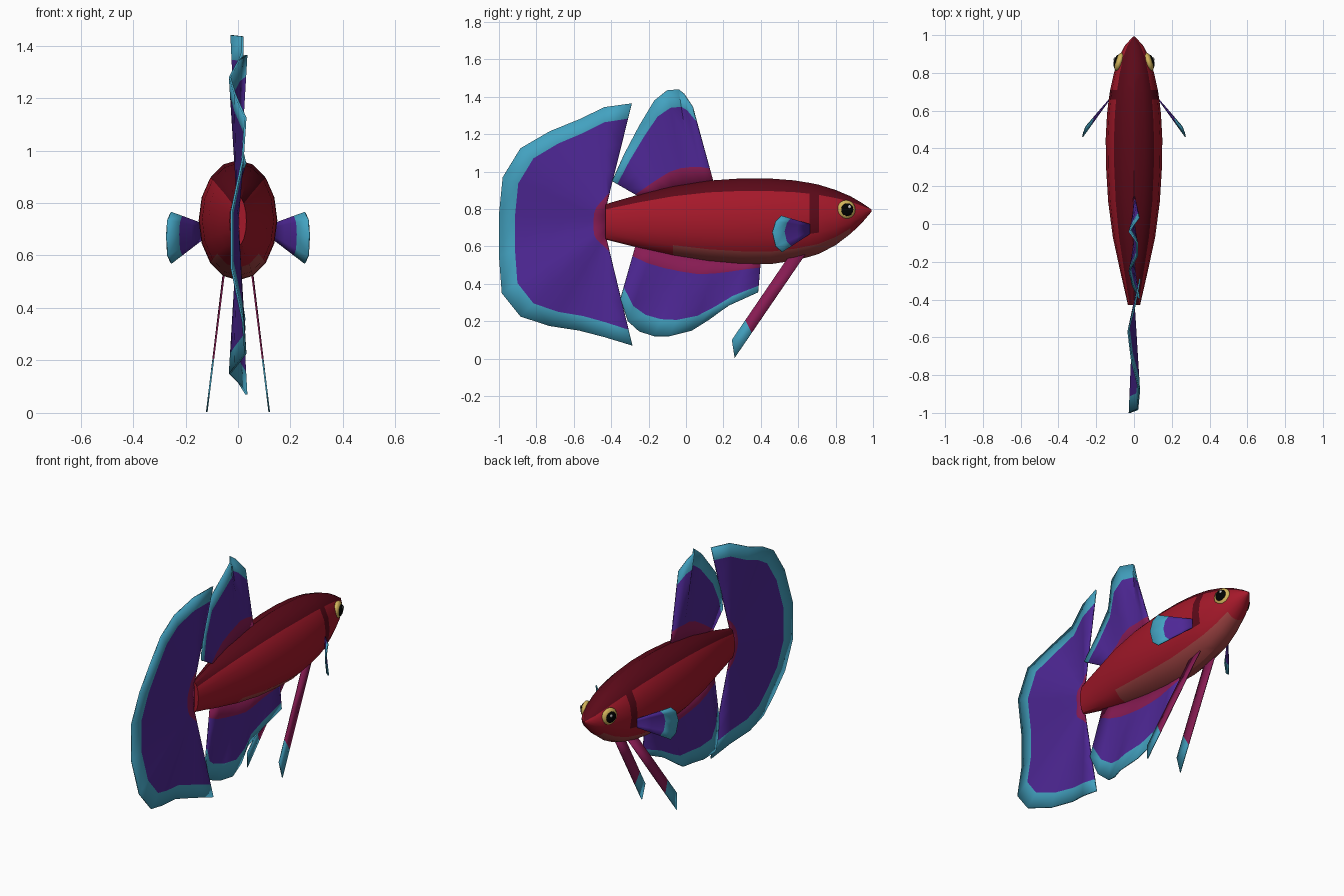
import bpy, bmesh, math
from mathutils import Vector

if "Cube" in bpy.data.objects:
    bpy.data.objects.remove(bpy.data.objects["Cube"])


def material(name, rgb):
    m = bpy.data.materials.new(name)
    m.diffuse_color = [c ** 2.2 for c in rgb] + [1]
    m.use_nodes = True
    m.node_tree.nodes["Principled BSDF"].inputs["Base Color"].default_value = m.diffuse_color
    return m


RED = material("red", (.64, .12, .18))
DARK = material("dark_red", (.36, .07, .12))
BELLY = material("belly", (.62, .27, .27))
PURPLE = material("purple", (.31, .17, .58))
CYAN = material("cyan", (.27, .63, .75))
WINE = material("wine", (.53, .13, .33))
GOLD = material("gold", (.82, .70, .36))
BLACK = material("black", (.03, .03, .03))
WHITE = material("white", (.95, .95, .95))


def finish(name, bm, mats, thickness=0):
    bmesh.ops.recalc_face_normals(bm, faces=bm.faces)
    me = bpy.data.meshes.new(name)
    bm.to_mesh(me)
    bm.free()
    for m in mats:
        me.materials.append(m)
    ob = bpy.data.objects.new(name, me)
    bpy.context.collection.objects.link(ob)
    if thickness:
        mod = ob.modifiers.new("thickness", 'SOLIDIFY')
        mod.thickness, mod.offset = thickness, 0
    bpy.ops.object.select_all(action='DESELECT')
    ob.select_set(True)
    bpy.context.view_layer.objects.active = ob
    bpy.ops.object.shade_smooth_by_angle(angle=math.radians(30))
    return ob


def fan(name, roots, tips, steps, bands, thickness=.008, wave=0, turns=3):
    """Fin sheet: rays from roots to tips, one colour per radial step."""
    bm = bmesh.new()
    n = len(tips)
    rows = []
    for i, tip in enumerate(tips):
        s = i / (n - 1)
        u = s * (len(roots) - 1)
        j = min(int(u), len(roots) - 2)
        root = Vector(roots[j]).lerp(Vector(roots[j + 1]), u - j)
        row = []
        for t in steps:
            p = root.lerp(Vector(tip), t)
            p.x += wave * t * math.cos(turns * 2 * math.pi * s)
            row.append(bm.verts.new(p))
        rows.append(row)
    mats = list(dict.fromkeys(bands))
    for a, b in zip(rows, rows[1:]):
        for k, mat in enumerate(bands):
            f = bm.faces.new((a[k], a[k + 1], b[k + 1], b[k]))
            f.material_index = mats.index(mat)
    return finish(name, bm, mats, thickness)


def flat(points):
    return [(0, y, z) for y, z in points]


# body: 16-sided loft of (y, top, bottom, half width)
SECTIONS = [(-.43, .826, .637, .032), (-.25, .878, .592, .073), (-.07, .922, .553, .112),
            (.12, .952, .522, .137), (.3, .964, .507, .148), (.45, .963, .505, .15),
            (.58, .953, .525, .143), (.66, .94, .545, .134), (.71, .93, .56, .126),
            (.8, .902, .607, .106), (.88, .868, .668, .081), (.94, .833, .725, .052),
            (.993, .797, .787, .005)]
bm = bmesh.new()
rings = []
for y, top, bot, w in SECTIONS:
    rings.append([bm.verts.new((w * math.sin(k * math.pi / 8), y,
                                (top + bot) / 2 + (top - bot) / 2 * math.cos(k * math.pi / 8)))
                  for k in range(16)])
for i in range(len(rings) - 1):
    for k in range(16):
        f = bm.faces.new((rings[i][k], rings[i][(k + 1) % 16],
                          rings[i + 1][(k + 1) % 16], rings[i + 1][k]))
        a = (k + .5) * 22.5
        a = min(a, 360 - a)
        if a < 45 or (i == 7 and a < 112):
            f.material_index = 1
        elif a > 135 and 2 <= i < 10:
            f.material_index = 2
bm.faces.new(rings[0])
bm.faces.new(rings[-1])
finish("body", bm, [RED, DARK, BELLY])

# tail fin
fan("tail_fin", flat([(-.425, .82), (-.425, .64)]),
    flat([(-.29, 1.365), (-.435, 1.345), (-.57, 1.28), (-.73, 1.215), (-.885, 1.125),
          (-.98, .97), (-1, .77), (-1, .55), (-.985, .35), (-.885, .225),
          (-.73, .175), (-.57, .15), (-.435, .115), (-.287, .07)]),
    [0, .12, .36, .6, .85, 1], [WINE, PURPLE, PURPLE, PURPLE, CYAN], wave=.032)

# dorsal fin
fan("dorsal_fin", flat([(.15, .935), (-.04, .91), (-.24, .86)]),
    flat([(.035, 1.345), (-.01, 1.415), (-.04, 1.44), (-.1, 1.435), (-.17, 1.38),
          (-.25, 1.245), (-.33, 1.095), (-.395, .95)]),
    [0, .2, .5, .82, 1], [WINE, PURPLE, PURPLE, CYAN], wave=.028, turns=2)

# anal fin
fan("anal_fin", flat([(.4, .52), (.1, .535), (-.27, .605)]),
    flat([(.385, .355), (.23, .285), (.125, .21), (.03, .15), (-.09, .12),
          (-.17, .12), (-.25, .145), (-.31, .2), (-.35, .32)]),
    [0, .2, .5, .79, 1], [WINE, PURPLE, PURPLE, CYAN], wave=.025, turns=2)

for side, sx in (("right", 1), ("left", -1)):
    # pectoral fin, swept outward and back
    tips = [(.255, .51, .765), (.268, .48, .735), (.272, .462, .675),
            (.268, .48, .6), (.255, .515, .57)]
    fan(side + "_pectoral_fin", [(sx * .13, .66, .72), (sx * .13, .66, .665)],
        [(sx * x, y, z) for x, y, z in tips],
        [0, .35, .68, 1], [PURPLE, PURPLE, CYAN], .006)

    # long ventral fin
    fan(side + "_ventral_fin", [(sx * .052, .64, .56), (sx * .052, .545, .54)],
        [(sx * .119, .26, .004), (sx * .107, .245, .1)],
        [0, .4, .76, 1], [WINE, WINE, CYAN], .006)

    # eye: iris, pupil and highlight stacked along the outward direction
    out = Vector((sx * math.cos(.3), math.sin(.3), 0))
    for part, dist, depth, r, lift, mat in (("iris", 0, .024, .051, 0, GOLD),
                                            ("pupil", .017, .012, .034, 0, BLACK),
                                            ("glint", .027, .004, .009, .015, WHITE)):
        bpy.ops.mesh.primitive_uv_sphere_add(
            segments=16, ring_count=10, radius=1, rotation=(0, 0, sx * .3),
            location=Vector((sx * .078, .857 + lift * .6, .797 + lift)) + out * dist)
        ob = bpy.context.object
        ob.name = f"{side}_eye_{part}"
        ob.scale = (depth, r, r)
        ob.data.materials.append(mat)
        bpy.ops.object.shade_smooth()
